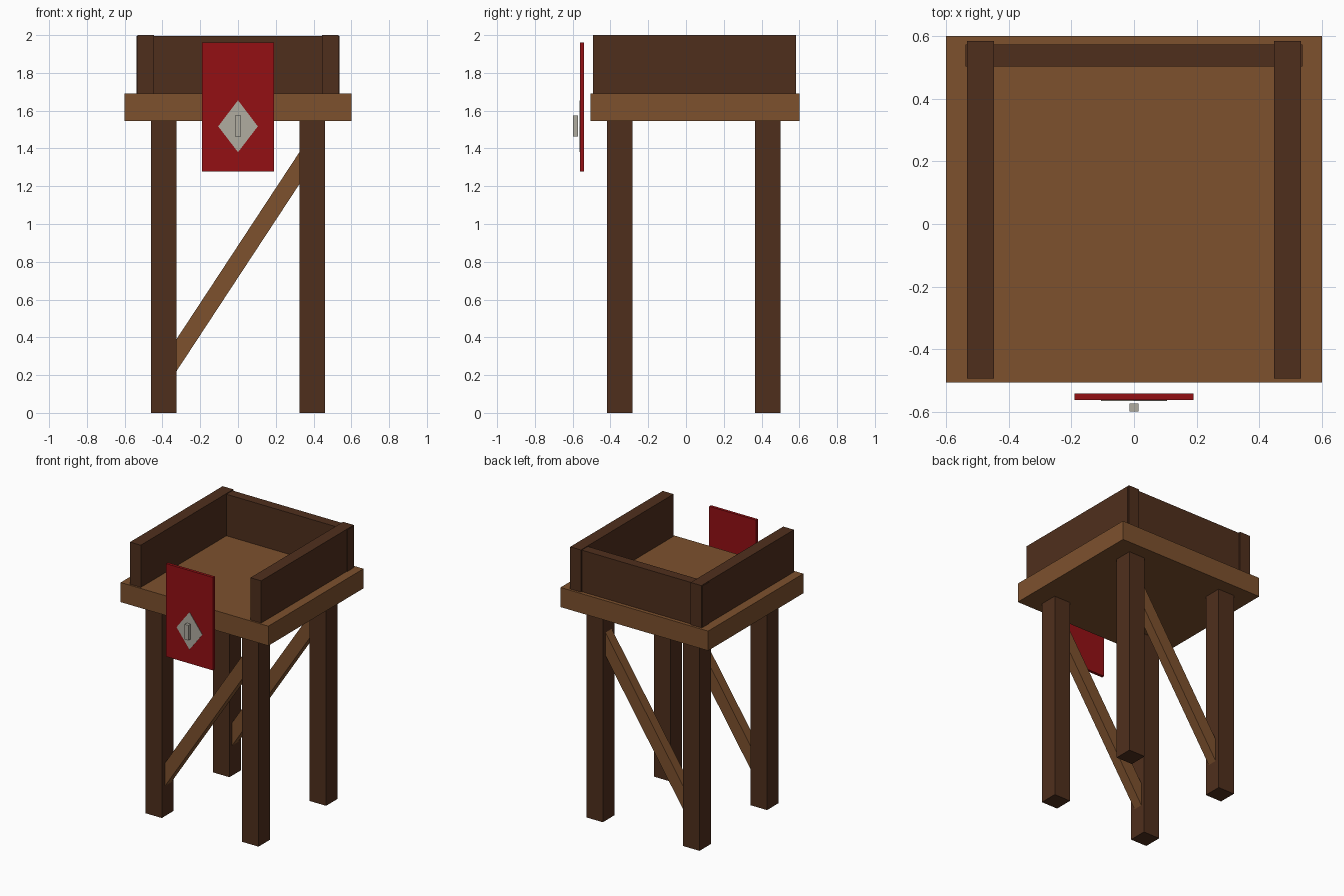
import bpy, bmesh, math
from mathutils import Matrix

if "Cube" in bpy.data.objects:
    bpy.data.objects.remove(bpy.data.objects["Cube"])


def material(name, rgb):
    m = bpy.data.materials.new(name)
    m.diffuse_color = (*rgb, 1)
    m.use_nodes = True
    m.node_tree.nodes["Principled BSDF"].inputs["Base Color"].default_value = m.diffuse_color
    return m


DARK = material("dark_wood", (0.078, 0.028, 0.012))
LIGHT = material("light_wood", (0.205, 0.082, 0.027))
RED = material("red_cloth", (0.296, 0.005, 0.007))
GREY = material("pale_metal", (0.434, 0.413, 0.351))


def finish(name, bm, mat):
    bmesh.ops.recalc_face_normals(bm, faces=bm.faces)
    me = bpy.data.meshes.new(name)
    bm.to_mesh(me)
    bm.free()
    me.materials.append(mat)
    ob = bpy.data.objects.new(name, me)
    bpy.context.collection.objects.link(ob)
    return ob


def box(name, x, y, z, mat):
    """Axis-aligned box from (min, max) ranges."""
    bm = bmesh.new()
    size = [r[1] - r[0] for r in (x, y, z)]
    mid = [(r[0] + r[1]) / 2 for r in (x, y, z)]
    bmesh.ops.create_cube(bm, size=1, matrix=Matrix.Translation(mid) @ Matrix.Diagonal((*size, 1)))
    return finish(name, bm, mat)


# Platform
box("platform", (-0.6, 0.6), (-0.505, 0.6), (1.546, 1.69), LIGHT)

# Legs and side walls, mirrored left and right
for side, s in (("left", -1), ("right", 1)):
    xs = sorted((s * 0.326, s * 0.46))
    box(f"front_{side}_leg", xs, (-0.419, -0.284), (0, 1.55), DARK)
    box(f"back_{side}_leg", xs, (0.366, 0.50), (0, 1.55), DARK)
    box(f"{side}_wall", sorted((s * 0.446, s * 0.533)), (-0.492, 0.583), (1.685, 2.0), DARK)

# Back wall
box("back_wall", (-0.537, 0.537), (0.502, 0.573), (1.685, 1.995), DARK)

# Diagonal braces between the legs, ends buried in the legs
for name, y in (("front_brace", -0.347), ("back_brace", 0.433)):
    ob = box(name, (-0.67, 0.67), (-0.036, 0.036), (-0.0465, 0.0465), LIGHT)
    ob.location = (0, y, 0.801)
    ob.rotation_euler = (0, -math.atan2(0.992, 0.652), 0)

# Hanging banner
box("banner", (-0.19, 0.19), (-0.562, -0.541), (1.277, 1.96), RED)

# Diamond emblem, a thin plate on the banner
bm = bmesh.new()
pts = [(-0.105, 1.517), (0, 1.38), (0.105, 1.517), (0, 1.655)]
face = bm.faces.new([bm.verts.new((x, -0.564, z)) for x, z in pts])
ext = bmesh.ops.extrude_face_region(bm, geom=[face])
bmesh.ops.translate(bm, vec=(0, 0.004, 0), verts=[v for v in ext["geom"] if isinstance(v, bmesh.types.BMVert)])
finish("diamond_emblem", bm, GREY)

# Small bar in front of the emblem
box("emblem_bar", (-0.015, 0.015), (-0.598, -0.572), (1.464, 1.575), GREY)
